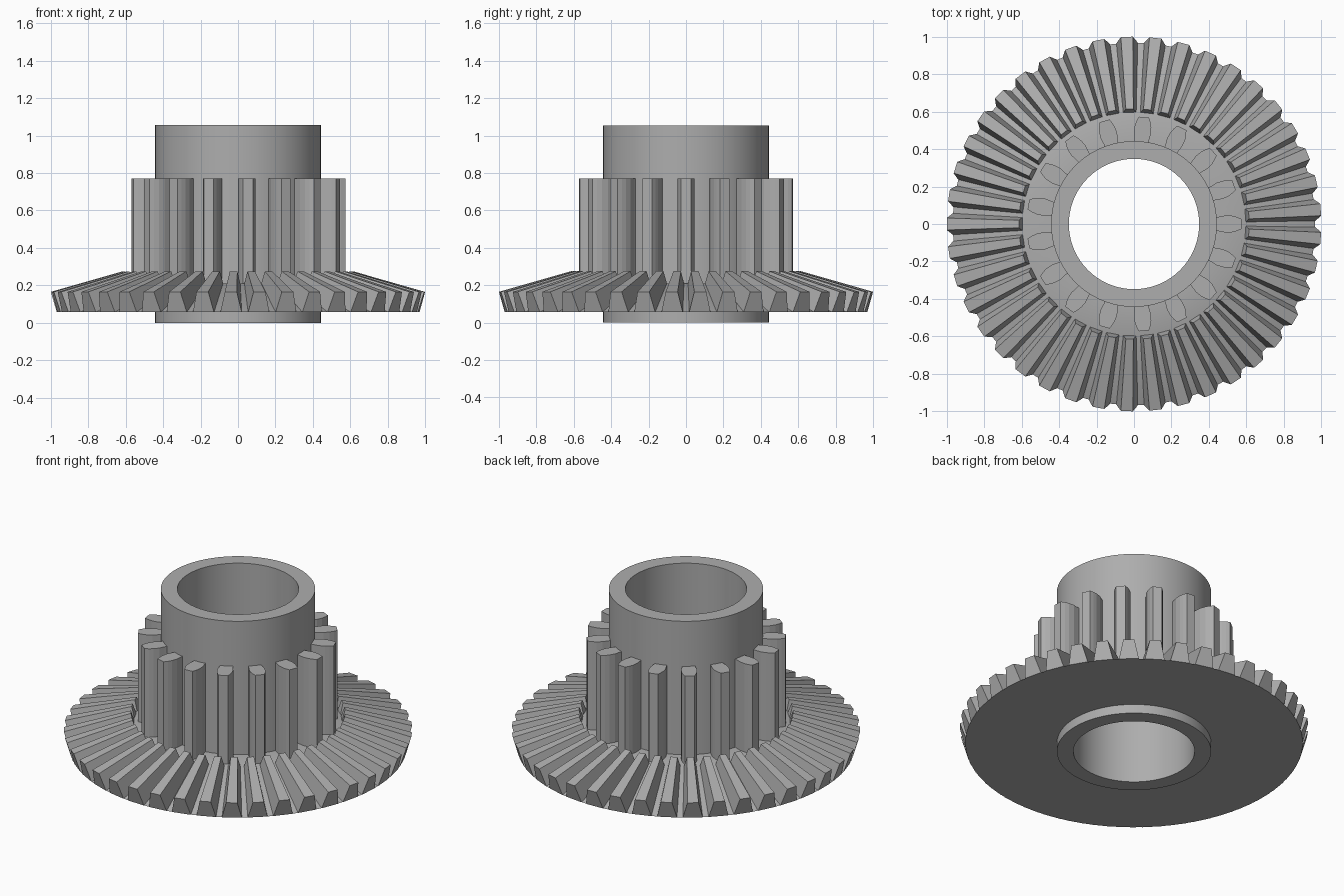
import bpy
import bmesh
from math import pi
from mathutils import Matrix, Vector

if "Cube" in bpy.data.objects:
    bpy.data.objects.remove(bpy.data.objects["Cube"], do_unlink=True)

steel = bpy.data.materials.new("steel grey")
steel.use_nodes = True
GREY = (0.42, 0.42, 0.42, 1)
steel.diffuse_color = GREY
steel.node_tree.nodes["Principled BSDF"].inputs["Base Color"].default_value = GREY


def finish(name, bm):
    bmesh.ops.recalc_face_normals(bm, faces=bm.faces)
    mesh = bpy.data.meshes.new(name)
    bm.to_mesh(mesh)
    bm.free()
    mesh.materials.append(steel)
    obj = bpy.data.objects.new(name, mesh)
    bpy.context.scene.collection.objects.link(obj)
    return obj


def lathe(name, profile, steps):
    """Spin a closed (radius, height) profile round the z axis."""
    bm = bmesh.new()
    rings = []
    for i in range(steps):
        turn = Matrix.Rotation(2 * pi * i / steps, 3, 'Z')
        rings.append([bm.verts.new(turn @ Vector((r, 0, z))) for r, z in profile])
    n = len(profile)
    for i in range(steps):
        a, b = rings[i], rings[(i + 1) % steps]
        for j in range(n):
            k = (j + 1) % n
            bm.faces.new((a[j], b[j], b[k], a[k]))
    return finish(name, bm)


def tooth_ring(name, end_a, end_b, count, start):
    """Loft a tooth between two matching outlines and repeat it round the z axis."""
    bm = bmesh.new()
    n = len(end_a)
    for i in range(count):
        turn = Matrix.Rotation(start + 2 * pi * i / count, 3, 'Z')
        a = [bm.verts.new(turn @ Vector(p)) for p in end_a]
        b = [bm.verts.new(turn @ Vector(p)) for p in end_b]
        bm.faces.new(a)
        bm.faces.new(b[::-1])
        for j in range(n):
            k = (j + 1) % n
            bm.faces.new((a[j], b[j], b[k], a[k]))
    return finish(name, bm)


HUB, BORE, RIM = 0.443, 0.348, 0.968
BASE, STEP = 0.057, 0.21

# Hollow hub
hub = lathe("hub_sleeve", [(BORE, 0), (HUB, 0), (HUB, 1.055), (BORE, 1.055)], 72)

# Conical disc carrying the bevel teeth
disc = lathe("bevel_disc", [(HUB - 0.03, BASE), (RIM, BASE), (0.6, STEP),
                            (HUB - 0.03, STEP)], 82)

for obj in (hub, disc):
    bpy.ops.object.select_all(action='DESELECT')
    obj.select_set(True)
    bpy.context.view_layer.objects.active = obj
    bpy.ops.object.shade_smooth_by_angle(angle=0.5)


# Bevel teeth, tapering towards the centre
def bevel_end(r_root, z_root, r_tip, z_tip, root, tip):
    return [(r_root, -root, z_root), (r_tip, -tip, z_tip),
            (r_tip, tip, z_tip), (r_root, root, z_root)]


tooth_ring("bevel_teeth",
           bevel_end(RIM, BASE, 1.0, 0.165, 0.057, 0.032),
           bevel_end(0.595, STEP - 0.005, 0.615, 0.275, 0.036, 0.02),
           41, pi)

# Straight pinion teeth with curved flanks
flank = [(HUB - 0.02, 0.034), (0.455, 0.039), (0.49, 0.046),
         (0.525, 0.044), (0.55, 0.037), (0.573, 0.027)]
outline = [(r, -w) for r, w in flank] + [(r, w) for r, w in reversed(flank)]
tooth_ring("pinion_teeth",
           [(x, y, STEP - 0.01) for x, y in outline],
           [(x, y, 0.77) for x, y in outline],
           17, 0)
